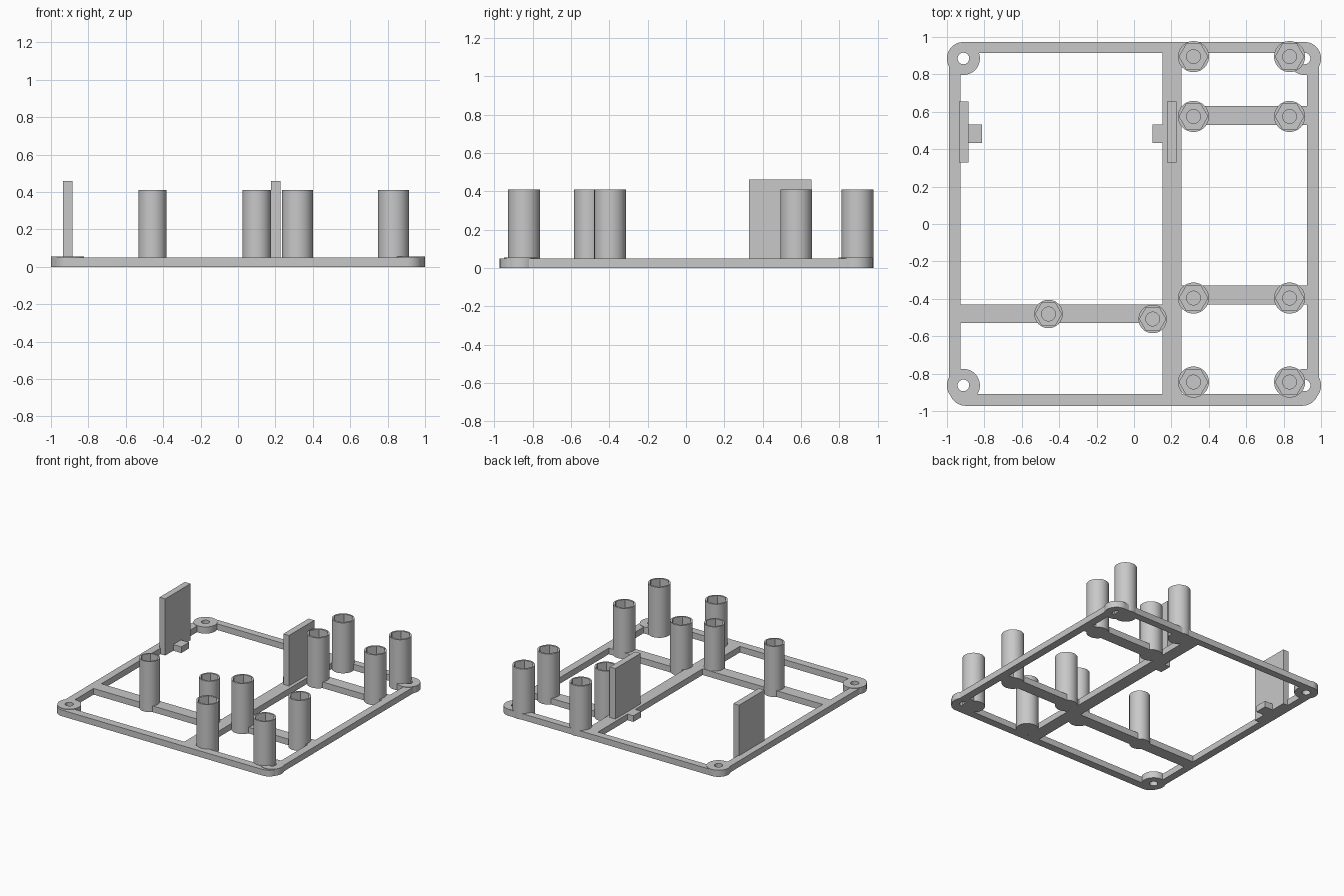
import bpy, bmesh
from math import cos, sin, pi, radians

if "Cube" in bpy.data.objects:
    bpy.data.objects.remove(bpy.data.objects["Cube"], do_unlink=True)

grey = bpy.data.materials.new("light grey")
grey.use_nodes = True
tone = (0.58, 0.58, 0.58, 1)
grey.diffuse_color = tone
grey.node_tree.nodes["Principled BSDF"].inputs["Base Color"].default_value = tone

FLOOR = 0.05      # thickness of the frame
POST_TOP = 0.41


def prism(name, outline, z0, z1):
    """Extrude a closed outline from z0 to z1."""
    bm = bmesh.new()
    face = bm.faces.new([bm.verts.new((x, y, z0)) for x, y in outline])
    ext = bmesh.ops.extrude_face_region(bm, geom=[face])
    top = [v for v in ext["geom"] if isinstance(v, bmesh.types.BMVert)]
    bmesh.ops.translate(bm, verts=top, vec=(0, 0, z1 - z0))
    bmesh.ops.recalc_face_normals(bm, faces=bm.faces[:])
    mesh = bpy.data.meshes.new(name)
    bm.to_mesh(mesh)
    bm.free()
    mesh.materials.append(grey)
    obj = bpy.data.objects.new(name, mesh)
    bpy.context.collection.objects.link(obj)
    return obj


def box(name, x0, x1, y0, y1, z0=0, z1=FLOOR):
    return prism(name, [(x0, y0), (x1, y0), (x1, y1), (x0, y1)], z0, z1)


def arc(cx, cy, r, start, sweep, n):
    return [(cx + r * cos(start + sweep * i / n), cy + r * sin(start + sweep * i / n))
            for i in range(n + 1)]


def cylinder(name, cx, cy, r, z0, z1, sides=48):
    return prism(name, arc(cx, cy, r, 0, 2 * pi, sides)[:-1], z0, z1)


def combine(target, tool, operation):
    """Apply a boolean and remove its tool."""
    mod = target.modifiers.new("combine", "BOOLEAN")
    mod.object, mod.operation, mod.solver = tool, operation, "EXACT"
    bpy.context.view_layer.objects.active = target
    bpy.ops.object.modifier_apply(modifier=mod.name)
    bpy.data.objects.remove(tool, do_unlink=True)


def smooth(obj):
    bpy.ops.object.select_all(action="DESELECT")
    obj.select_set(True)
    bpy.context.view_layer.objects.active = obj
    bpy.ops.object.shade_smooth_by_angle(angle=radians(30))


# Rounded outer frame with one large opening
X, Y, R = 0.988, 0.972, 0.088
outline = []
for i, (sx, sy) in enumerate([(1, 1), (-1, 1), (-1, -1), (1, -1)]):
    outline += arc(sx * (X - R), sy * (Y - R), R, i * pi / 2, pi / 2, 10)
frame = prism("frame", outline, 0, FLOOR)
combine(frame, box("opening", -0.927, 0.925, -0.908, 0.914, -0.1, 0.2), "DIFFERENCE")

# Spine, cross ribs and the small tabs beside the upright plates
bars = [(0.152, 0.254, -0.94, 0.94),
        (-0.96, 0.2, -0.53, -0.43),
        (0.2, 0.96, 0.53, 0.63),
        (0.2, 0.96, -0.43, -0.33),
        (-0.96, -0.813, 0.433, 0.532),
        (0.1, 0.2, 0.433, 0.532)]
for bar in bars:
    combine(frame, box("rib", *bar), "UNION")

# Screw eyes in the four corners
eyes = [(x, y) for x in (-0.912, 0.912) for y in (-0.863, 0.885)]
for x, y in eyes:
    combine(frame, cylinder("eye", x, y, 0.088, 0, FLOOR + 0.004), "UNION")
for x, y in eyes:
    combine(frame, cylinder("eye_hole", x, y, 0.031, -0.1, 0.2, 32), "DIFFERENCE")
smooth(frame)

# Upright plates
box("right_upright_plate", -0.936, -0.885, 0.33, 0.655, 0, 0.46)
box("middle_upright_plate", 0.176, 0.227, 0.33, 0.655, 0, 0.46)


def posts(name, r, places):
    """Standoffs with a hexagonal nut pocket and a screw bore."""
    first = cylinder(name, 0, 0, r, 0, POST_TOP)
    combine(first, cylinder("pocket", 0, 0, r * 0.92, POST_TOP - 0.1, 0.5, 6), "DIFFERENCE")
    combine(first, cylinder("bore", 0, 0, 0.037, FLOOR, 0.45, 32), "DIFFERENCE")
    smooth(first)
    for i, (x, y) in enumerate(places):
        obj = first if i == 0 else first.copy()
        if i:
            bpy.context.collection.objects.link(obj)
        obj.name = f"{name}_{i + 1}"
        obj.location = (x, y, 0)


posts("large_post", 0.083, [(x, y) for x in (0.318, 0.832)
                            for y in (0.895, 0.575, -0.396, -0.845)])
posts("small_post", 0.076, [(-0.457, -0.481), (0.1, -0.508)])
